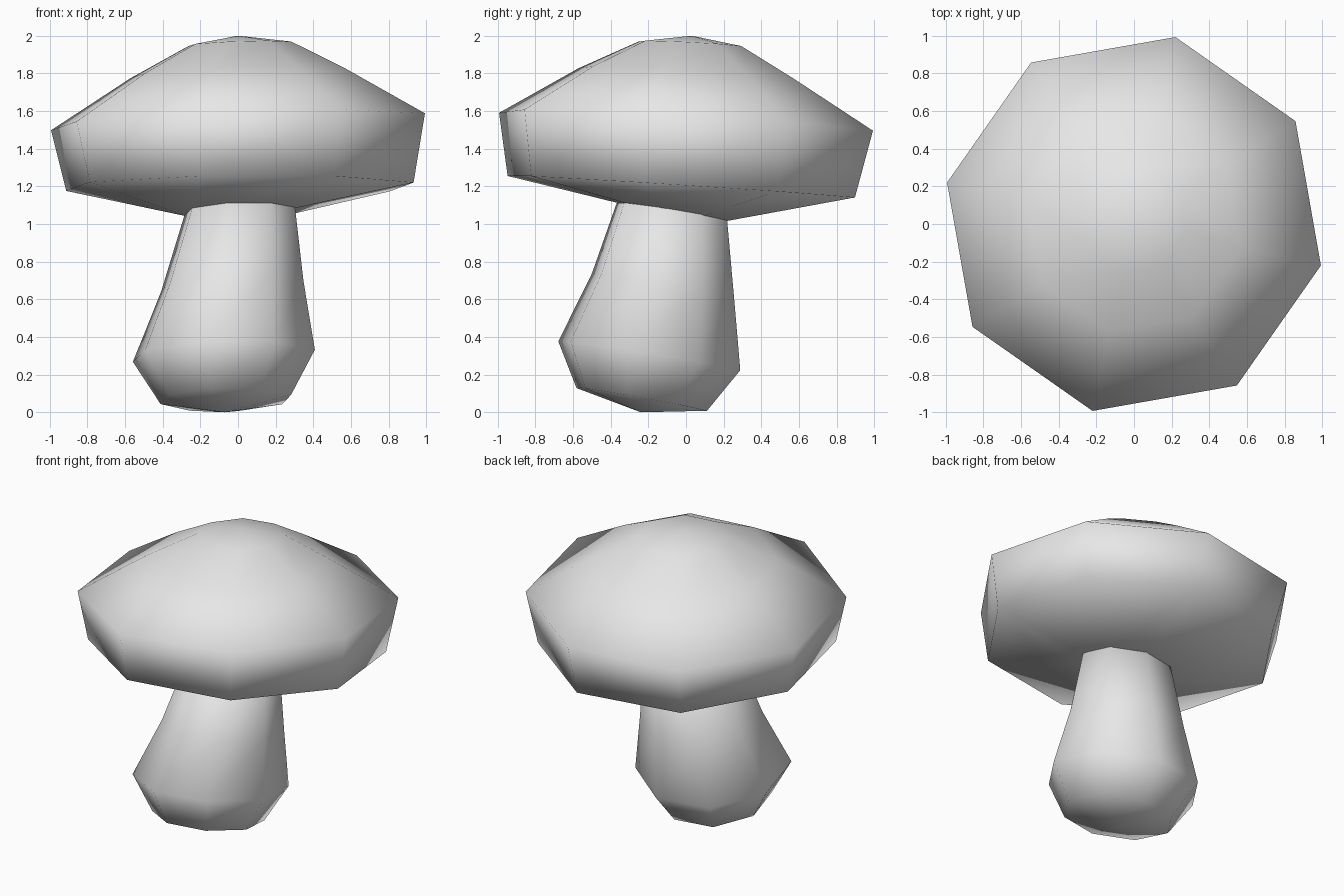
import bpy, bmesh, math

if "Cube" in bpy.data.objects:
    bpy.data.objects.remove(bpy.data.objects["Cube"], do_unlink=True)

SIDES = 8
PHASE = math.radians(-12.5)


def make_material(name, value):
    mat = bpy.data.materials.new(name)
    mat.use_nodes = True
    color = (value, value, value, 1)
    mat.diffuse_color = color
    mat.node_tree.nodes["Principled BSDF"].inputs["Base Color"].default_value = color
    return mat


def tilted_loft(name, rings, mat, bottom=None, top=None):
    """Loft tilted rings (x, y, z, radius, slope_x, slope_y), with optional end points."""
    bm = bmesh.new()
    loops = []
    for cx, cy, cz, r, sx, sy in rings:
        loop = []
        for i in range(SIDES):
            a = PHASE + math.tau * i / SIDES
            dx, dy = r * math.cos(a), r * math.sin(a)
            loop.append(bm.verts.new((cx + dx, cy + dy, cz + sx * dx + sy * dy)))
        loops.append(loop)
    for low, high in zip(loops, loops[1:]):
        for i in range(SIDES):
            j = (i + 1) % SIDES
            bm.faces.new((low[i], low[j], high[j], high[i]))
    for tip, loop in ((bottom, loops[0]), (top, loops[-1])):
        if tip:
            v = bm.verts.new(tip)
            for i in range(SIDES):
                bm.faces.new((loop[i], loop[(i + 1) % SIDES], v))
    bmesh.ops.recalc_face_normals(bm, faces=bm.faces)
    for f in bm.faces:
        f.smooth = True
    mesh = bpy.data.meshes.new(name)
    bm.to_mesh(mesh)
    bm.free()
    mesh.materials.append(mat)
    obj = bpy.data.objects.new(name, mesh)
    bpy.context.collection.objects.link(obj)
    return obj


grey = make_material("plain_grey", 0.8)

# Wide domed cap, slightly tilted, with a shallow underside
tilted_loft("mushroom_cap", [
    (0.0, -0.06, 1.06, 0.28, 0.03, -0.17),
    (0.01, -0.025, 1.198, 0.945, 0.01, -0.064),
    (0.0, 0.0, 1.543, 1.017, 0.033, -0.055),
    (0.0, 0.0, 1.80, 0.585, 0.033, -0.055),
    (0.01, 0.02, 1.957, 0.28, 0.033, -0.05),
], grey, bottom=(0, -0.06, 1.07), top=(0, 0.03, 2.0))

# Bulbous stem leaning forward at its base
tilted_loft("mushroom_stem", [
    (-0.065, -0.235, 0.068, 0.355, 0.03, -0.18),
    (-0.075, -0.195, 0.30, 0.495, 0.03, -0.165),
    (-0.03, -0.122, 0.67, 0.387, 0.03, -0.185),
    (0.01, -0.075, 1.07, 0.30, 0.03, -0.15),
], grey, bottom=(-0.07, -0.24, 0.0), top=(0.01, -0.06, 1.1))
